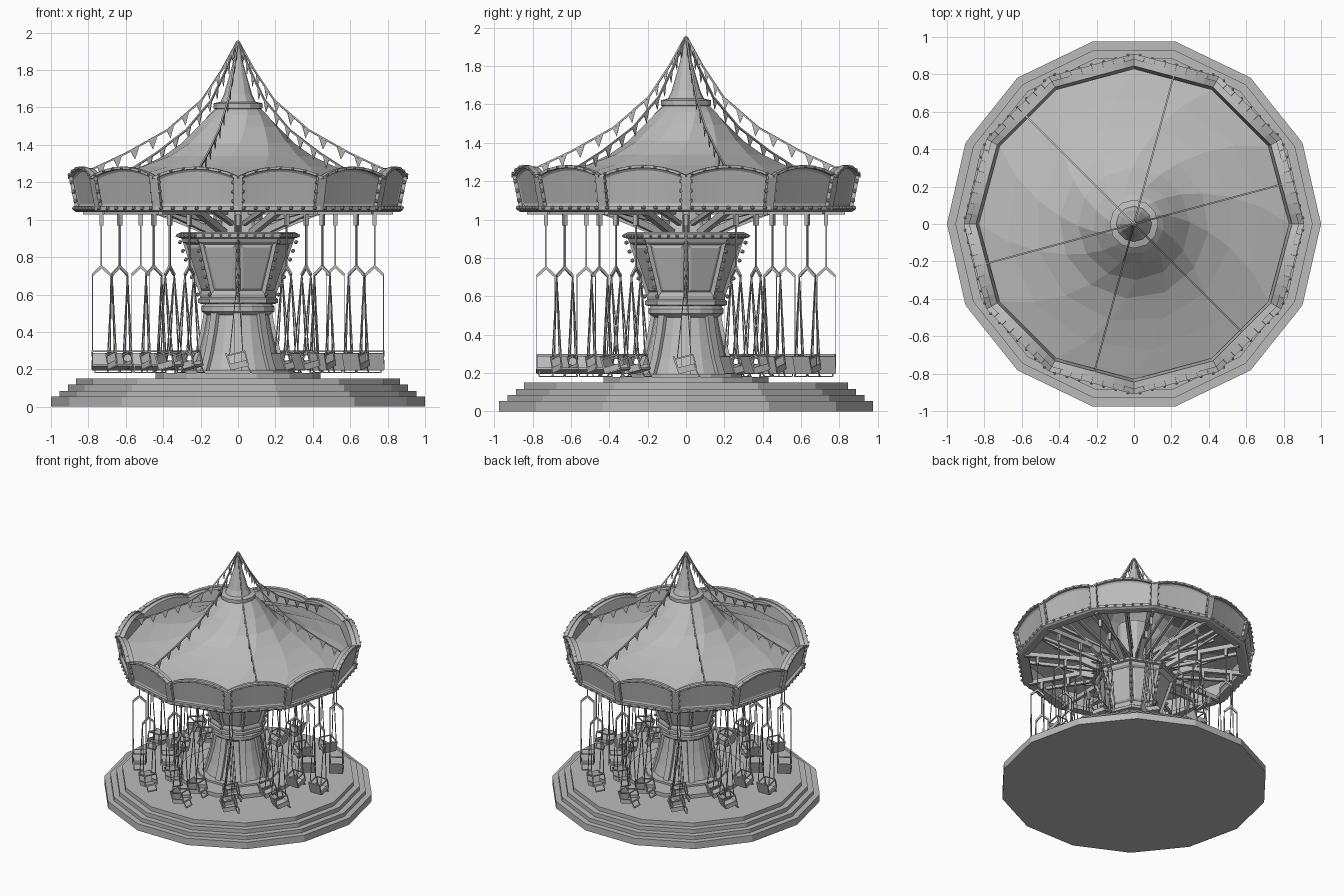
import bpy, bmesh, math
from mathutils import Vector, Matrix

cube = bpy.data.objects.get("Cube")
if cube:
    bpy.data.objects.remove(cube)

GREY = bpy.data.materials.new("plain_grey")
GREY.use_nodes = True
GREY.diffuse_color = (0.5, 0.5, 0.5, 1)
GREY.node_tree.nodes["Principled BSDF"].inputs["Base Color"].default_value = (0.5, 0.5, 0.5, 1)


def finish(name, bm, normals=True):
    if normals:
        bmesh.ops.recalc_face_normals(bm, faces=bm.faces)
    mesh = bpy.data.meshes.new(name)
    bm.to_mesh(mesh)
    bm.free()
    mesh.materials.append(GREY)
    obj = bpy.data.objects.new(name, mesh)
    bpy.context.collection.objects.link(obj)
    return obj


def pol(r, deg, z):
    a = math.radians(deg)
    return Vector((r * math.cos(a), r * math.sin(a), z))


def lathe(profile, n, twist=0, closed=False, cap=True):
    """Sweep (radius, height) points round z as an n-sided form."""
    bm = bmesh.new()
    rings = [[bm.verts.new(pol(r, 360 * k / n + i * twist, z)) for k in range(n)]
             for i, (r, z) in enumerate(profile)]
    pairs = list(zip(rings, rings[1:]))
    if closed:
        pairs.append((rings[-1], rings[0]))
    for a, b in pairs:
        for k in range(n):
            j = (k + 1) % n
            bm.faces.new((a[k], a[j], b[j], b[k]))
    if cap and not closed:
        bm.faces.new(rings[0][::-1])
        bm.faces.new(rings[-1])
    bmesh.ops.recalc_face_normals(bm, faces=bm.faces)
    return bm


def bar(bm, p, q, w, h, side=None):
    """Box from p to q, w wide along side and h thick."""
    d = q - p
    z = d.normalized()
    x = side or z.cross(Vector((0, 0, 1)))
    if x.length < 0.01:
        x = Vector((1, 0, 0))
    x = (x - z * x.dot(z)).normalized()
    y = z.cross(x)
    m = Matrix((x * w, y * h, d)).transposed().to_4x4()
    m.translation = (p + q) / 2
    bmesh.ops.create_cube(bm, size=1, matrix=m)


def bulb(bm, p, r=0.012):
    bmesh.ops.create_icosphere(bm, subdivisions=1, radius=r, matrix=Matrix.Translation(p))


def along(path, t):
    """Point at fraction t of a polyline of vectors."""
    s = t * (len(path) - 1)
    i = min(int(s), len(path) - 2)
    return path[i].lerp(path[i + 1], s - i)


# Stepped platform and hub disc
steps = [(1, 0), (1, .055), (.955, .055), (.955, .085), (.91, .085), (.91, .118), (.865, .118), (.865, .15)]
finish("stepped_platform", lathe(steps, 14))
finish("hub_disc", lathe([(.44, .14), (.44, .18), (.3, .18), (.3, .195)], 14))

# Lower column with corner ribs
column = [(.25, .18), (.215, .28), (.185, .4), (.165, .51)]
finish("lower_column", lathe(column, 16))
bm = bmesh.new()
for k in range(8):
    pts = [pol(r + .004, k * 45, z) for r, z in column]
    for a, b in zip(pts, pts[1:]):
        bar(bm, a, b, .045, .025)
finish("column_ribs", bm)
finish("column_collar", lathe([(.17, .49), (.195, .51), (.195, .535), (.175, .56)], 16))

# Flared upper body with recessed panels
bm = lathe([(.2, .55), (.205, .6), (.295, .88), (.31, .92)], 8)
panels = [f for f in bm.faces if len(f.verts) == 4 and .65 < f.calc_center_median().z < .8]
bmesh.ops.inset_individual(bm, faces=panels, thickness=.025, depth=-.012)
bmesh.ops.inset_individual(bm, faces=panels, thickness=.02, depth=.008)
finish("panelled_body", bm)
finish("body_top_trim", lathe([(.3, .9), (.322, .905), (.322, .925), (.3, .935)], 8))
finish("body_base_trim", lathe([(.19, .55), (.215, .555), (.215, .575), (.2, .585)], 8))
finish("upper_core", lathe([(.16, .92), (.13, 1.0), (.13, 1.35)], 12))

# Bulbs on the body
bm = bmesh.new()
for k in range(8):
    a, b = k * 45, k * 45 + 45
    for i in range(7):
        bulb(bm, pol(.215, a, .6).lerp(pol(.31, a, .88), i / 6))
    for i in range(5):
        t = i / 5
        bulb(bm, pol(.325, a, .915).lerp(pol(.325, b, .915), t), .009)
finish("body_bulbs", bm)

# Tent roof, collar and spire
roof = [(.83, 1.19), (.68, 1.235), (.53, 1.285), (.4, 1.34), (.3, 1.41), (.22, 1.495), (.16, 1.56), (.115, 1.6)]
finish("tent_roof", lathe(roof, 12, twist=8, cap=False))
finish("roof_collar", lathe([(.11, 1.585), (.13, 1.595), (.13, 1.622), (.1, 1.63)], 12))
spire = [(.1, 1.62), (.075, 1.67), (.055, 1.74), (.032, 1.82), (.018, 1.89), (.012, 1.95), (.004, 1.957)]
finish("roof_spire", lathe(spire, 12))

# Scalloped fascia: arched panels on a twelve-sided ring
bm = bmesh.new()
trim = bmesh.new()
lights = bmesh.new()
SEG = 8


def arch(t):
    return 1.225 + .052 * math.sin(math.pi * t) ** .8


def edge_point(k, t, r, z):
    return pol(r, k * 30, z).lerp(pol(r, k * 30 + 30, z), t)


for k in range(12):
    cols = []
    for i in range(SEG + 1):
        t = i / SEG
        spots = [(.86, 1.06), (.895, arch(t)), (.845, arch(t)), (.815, 1.06)]
        cols.append([bm.verts.new(edge_point(k, t, r, z)) for r, z in spots])
    outer = []
    for a, b in zip(cols, cols[1:]):
        for j in range(4):
            n = (j + 1) % 4
            f = bm.faces.new((a[j], b[j], b[n], a[n]))
            if j == 0:
                outer.append(f)
    bm.normal_update()
    bmesh.ops.inset_region(bm, faces=outer, thickness=.022, depth=-.012, use_boundary=True, use_even_offset=True)
    # Arched top moulding, corner posts and lamps
    top = [edge_point(k, i / SEG, .895, arch(i / SEG)) for i in range(SEG + 1)]
    for a, b in zip(top, top[1:]):
        bar(trim, a, b, .03, .014)
    bar(trim, pol(.86, k * 30, 1.06), pol(.895, k * 30, 1.23), .05, .02)
    for i in range(7):
        t = (i + .5) / 7
        bulb(lights, edge_point(k, t, .885, 1.062))
        bulb(lights, edge_point(k, t, .912, arch(t)), .009)
    for z in (1.1, 1.15, 1.2):
        for t in (.055, .945):
            bulb(lights, edge_point(k, t, .868 + (z - 1.06) * .2, z))
bmesh.ops.remove_doubles(bm, verts=bm.verts, dist=.0005)
finish("scalloped_fascia", bm, False)
finish("fascia_trim", trim)
finish("fascia_bulbs", lights)
finish("canopy_rim", lathe([(.865, 1.04), (.88, 1.05), (.88, 1.072), (.8, 1.072), (.8, 1.04)], 12, closed=True))

# Radial beams and braces under the canopy
bm = bmesh.new()
for k in range(24):
    a = k * 15
    if k % 2 == 0:
        bar(bm, pol(.12, a, 1.045), pol(.83, a, 1.045), .025, .035)
        bar(bm, pol(.15, a, .93), pol(.42, a, 1.04), .035, .035)
        bar(bm, pol(.42, a, 1.05), pol(.72, a, 1.2), .015, .015)
    else:
        bar(bm, pol(.13, a, .98), pol(.8, a, 1.1), .02, .025)
        bar(bm, pol(.15, a, 1.1), pol(.6, a, 1.22), .015, .02)
finish("canopy_beams", bm)

# Hanging chairs in two rings
ropes, chairs = bmesh.new(), bmesh.new()
for k in range(12):
    out = pol(1, k * 30, 0)
    tan = pol(1, k * 30 + 90, 0)
    for radius in (.73, .52):
        def at(u, v, z, pitch=0):
            return out * (radius + u) + tan * (v - pitch * (z - .25)) + Vector((0, 0, z + pitch * v))

        bar(ropes, at(0, 0, .97), at(0, 0, 1.04), .022, .022, out)
        bar(ropes, at(0, 0, .74), at(0, 0, .98), .008, .008, out)
        P = .25
        for s in (-1, 1):
            bar(ropes, at(0, 0, .75), at(s * .048, 0, .705), .012, .014, tan)
            for v in (-.035, .035):
                bar(ropes, at(s * .048, 0, .71), at(s * .048, v, .29, P), .005, .005, out)
            # Chair arms and sides
            bar(chairs, at(s * .048, -.045, .225, P), at(s * .048, .04, .225, P), .008, .03, out)
            bar(chairs, at(s * .048, -.045, .285, P), at(s * .048, .045, .285, P), .008, .008, out)
            bar(chairs, at(s * .048, .045, .285, P), at(s * .048, .045, .21, P), .007, .007, out)
            bar(chairs, at(s * .035, .04, .21, P), at(s * .035, .05, .17, P), .006, .006, out)
        bar(chairs, at(0, -.045, .212, P), at(0, .045, .212, P), .1, .012, out)
        bar(chairs, at(0, -.045, .21, P), at(0, -.052, .3, P), .1, .01, out)
        bar(chairs, at(-.048, .045, .285, P), at(.048, .045, .285, P), .007, .007)
        bar(chairs, at(-.035, .05, .17, P), at(.035, .05, .17, P), .012, .006)
finish("swing_ropes", ropes)
finish("swing_chairs", chairs)

# Bunting strings from the spire to the fascia
strings, flags = bmesh.new(), bmesh.new()
sag = [(.005, 1.95), (.09, 1.8), (.2, 1.64), (.39, 1.48), (.62, 1.355), (.83, 1.26)]
for k in range(6):
    path = [pol(r, 15 + 60 * k, z) for r, z in sag]
    for a, b in zip(path, path[1:]):
        bar(strings, a, b, .009, .009)
    for i in range(11):
        t = (i + .7) / 11.5
        a, b = along(path, t - .022), along(path, t + .022)
        tip = (a + b) / 2 - Vector((0, 0, .06))
        side = pol(.002, 105 + 60 * k, 0)
        front = [flags.verts.new(p + side) for p in (a, b, tip)]
        back = [flags.verts.new(p - side) for p in (a, b, tip)]
        flags.faces.new(front)
        flags.faces.new(back[::-1])
        for j in range(3):
            n = (j + 1) % 3
            flags.faces.new((front[j], back[j], back[n], front[n]))
finish("bunting_strings", strings)
finish("bunting_flags", flags)
